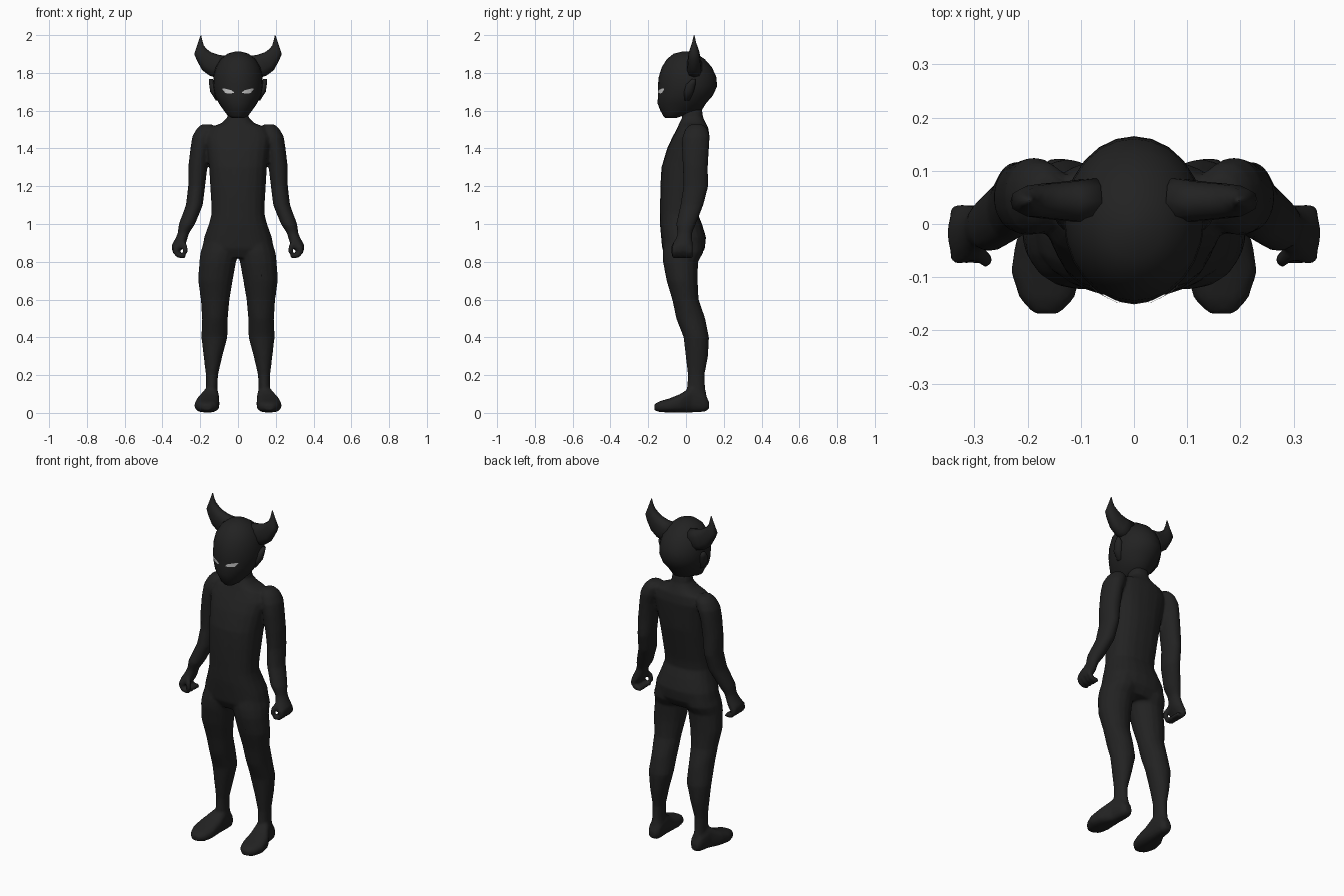
import bpy, bmesh, math
from mathutils import Vector
from mathutils.bvhtree import BVHTree


def material(name, rgb):
    m = bpy.data.materials.new(name)
    m.diffuse_color = (*rgb, 1)
    return m


BLACK = material("charcoal skin", (0.016, 0.016, 0.016))
PALE = material("pale eye", (0.6, 0.6, 0.6))


def ring(c, u, v, n, power=2.0):
    """Superellipse around c with half-axis vectors u and v."""
    pts = []
    for i in range(n):
        a = 2 * math.pi * i / n
        ca, sa = math.cos(a), math.sin(a)
        f = lambda t: math.copysign(abs(t) ** (2 / power), t)
        pts.append(Vector(c) + Vector(u) * f(ca) + Vector(v) * f(sa))
    return pts


def loft(bm, rings, side=1):
    """Closed skin through rings; side=-1 mirrors in x."""
    rows = [[bm.verts.new((p.x * side, p.y, p.z)) for p in r] for r in rings]
    n = len(rows[0])
    faces = [bm.faces.new((a[i], a[(i + 1) % n], b[(i + 1) % n], b[i]))
             for a, b in zip(rows, rows[1:]) for i in range(n)]
    faces += [bm.faces.new(rows[0][::-1]), bm.faces.new(rows[-1])]
    bmesh.ops.recalc_face_normals(bm, faces=faces)


def level_rings(sections, n=16, power=2.0):
    """Horizontal rings from (z, x0, x1, y0, y1)."""
    return [ring(((a + b) / 2, (c + d) / 2, z), ((b - a) / 2, 0, 0),
                 (0, (d - c) / 2, 0), n, power) for z, a, b, c, d in sections]


def tube(points, r, n=8):
    pts = [Vector(p) for p in points]
    out = []
    for i, p in enumerate(pts):
        t = (pts[min(i + 1, len(pts) - 1)] - pts[max(i - 1, 0)]).normalized()
        u = Vector((0, 1, 0)) - t * t.y
        u.normalize()
        out.append(ring(p, u * r, t.cross(u) * r, n))
    return out


def finish(name, bm, mat, smooth=True):
    me = bpy.data.meshes.new(name)
    bm.to_mesh(me)
    bm.free()
    me.materials.append(mat)
    for p in me.polygons:
        p.use_smooth = smooth
    ob = bpy.data.objects.new(name, me)
    bpy.context.collection.objects.link(ob)
    return ob


# Torso and neck: z, half width, front, back
torso = [(1.61, .05, -.02, .085), (1.565, .056, -.02, .09), (1.535, .085, -.035, .105),
         (1.51, .15, -.045, .118), (1.46, .175, -.072, .125), (1.4, .165, -.10, .12),
         (1.3, .153, -.13, .11), (1.2, .147, -.136, .09), (1.1, .141, -.137, .07),
         (1.05, .141, -.137, .064), (1.0, .154, -.138, .085), (.93, .179, -.132, .106),
         (.87, .19, -.126, .10), (.82, .13, -.10, .07)]
# Leg: z, inner, outer, front, back
leg = [(.93, .01, .172, -.11, .09), (.85, -.005, .199, -.124, .092), (.8, .01, .205, -.122, .064),
       (.7, .028, .211, -.103, .062), (.6, .045, .197, -.073, .067), (.5, .054, .19, -.052, .102),
       (.4, .056, .194, -.013, .122), (.3, .083, .182, -.002, .117), (.2, .106, .17, .01, .098),
       (.13, .108, .17, .005, .102), (.05, .1, .172, 0, .118), (.012, .11, .16, .02, .105)]
# Foot: y, inner, outer, bottom, top
foot = [(.122, .12, .16, .02, .06), (.1, .102, .175, .006, .1), (.03, .1, .188, .002, .14),
        (-.03, .098, .222, .002, .1), (-.09, .098, .232, .002, .076),
        (-.14, .112, .215, .004, .062), (-.168, .14, .19, .014, .046)]
# Arm and palm: z, inner, outer, front, back
arm = [(1.527, .135, .195, .02, .09), (1.5, .12, .222, -.005, .116), (1.46, .13, .243, -.02, .126),
       (1.4, .15, .252, -.022, .122), (1.3, .162, .264, -.017, .116), (1.2, .174, .264, -.014, .118),
       (1.1, .186, .276, -.03, .092), (1.0, .227, .313, -.052, .052), (.95, .26, .32, -.045, .032),
       (.92, .268, .333, -.056, .033), (.89, .278, .351, -.072, .037), (.86, .302, .35, -.076, .038)]

bm = bmesh.new()
loft(bm, level_rings([(z, -w, w, f, b) for z, w, f, b in torso], 20, 2.4))
for s in (1, -1):
    loft(bm, level_rings(leg), s)
    loft(bm, level_rings(arm), s)
    loft(bm, [ring(((a + b) / 2, y, (c + d) / 2), ((b - a) / 2, 0, 0),
                   (0, 0, (d - c) / 2), 16, 2.6) for y, a, b, c, d in foot], s)
    # Curled fingers
    for y in (-.06, -.031, -.003, .022):
        loft(bm, tube([(.33, y, .88), (.332, y, .853), (.318, y, .836),
                       (.298, y, .831), (.28, y, .834)], .015), s)
    # Thumb
    loft(bm, tube([(.295, -.05, .905), (.28, -.066, .88), (.277, -.068, .845)], .014), s)
body = finish("body", bm, BLACK)
m = body.modifiers.new("fuse", 'REMESH')
m.mode = 'VOXEL'
m.voxel_size = .008
m.use_smooth_shade = True
m = body.modifiers.new("soften", 'SMOOTH')
m.factor = .5
m.iterations = 4
m = body.modifiers.new("simplify", 'DECIMATE')
m.ratio = .25

# Head: z, half width, front, back
head = [(1.914, .012, -.015, .01), (1.902, .055, -.065, .055), (1.872, .093, -.102, .1),
        (1.83, .118, -.128, .137), (1.78, .13, -.144, .16), (1.73, .132, -.149, .165),
        (1.68, .123, -.148, .142), (1.64, .102, -.151, .107), (1.605, .078, -.138, .085),
        (1.575, .055, -.122, -.01), (1.56, .03, -.11, -.055)]
bm = bmesh.new()
loft(bm, level_rings([(z, -w, w, f, b) for z, w, f, b in head], 24))
surface = BVHTree.FromBMesh(bm)
finish("head", bm, BLACK)

# Horns: inner x, z, outer x, z, half thickness
horn = [(.06, 1.89, .09, 1.765, .045), (.10, 1.895, .15, 1.785, .038),
        (.14, 1.908, .19, 1.815, .034), (.165, 1.925, .217, 1.865, .03),
        (.181, 1.945, .232, 1.9, .022), (.188, 1.968, .217, 1.945, .011),
        (.195, 2.0, .199, 1.998, .002)]
# Ears: z, inner, outer, front, back
ear = [(1.768, .135, .153, .03, .05), (1.74, .11, .153, 0, .052),
       (1.70, .105, .147, -.012, .042), (1.655, .09, .118, -.01, .02)]
# Eye outline: x, lower z, upper z
eye = [(.083, 1.713, 1.718), (.067, 1.693, 1.716), (.05, 1.691, 1.712),
       (.034, 1.692, 1.708), (.021, 1.694, 1.697)]

for s, label in ((1, "left"), (-1, "right")):
    bm = bmesh.new()
    loft(bm, [ring(((a + c) / 2, .043, (b + d) / 2), ((c - a) / 2, 0, (d - b) / 2),
                   (0, t, 0), 10, 2.5) for a, b, c, d, t in horn], s)
    finish(label + "_horn", bm, BLACK)

    bm = bmesh.new()
    loft(bm, level_rings(ear, 10), s)
    finish(label + "_ear", bm, BLACK)

    # Eye plate laid on the face
    bm = bmesh.new()
    cols = []
    for x, lo, hi in eye:
        col = []
        for z in (lo, hi):
            hit = surface.ray_cast(Vector((x * s, -1, z)), Vector((0, 1, 0)))[0]
            col.append(bm.verts.new((x * s, hit.y - .004, z)))
        cols.append(col)
    for a, b in zip(cols, cols[1:]):
        f = bm.faces.new((a[0], b[0], b[1], a[1]))
        f.normal_update()
        if f.normal.y > 0:
            f.normal_flip()
    finish(label + "_eye", bm, PALE, False)
